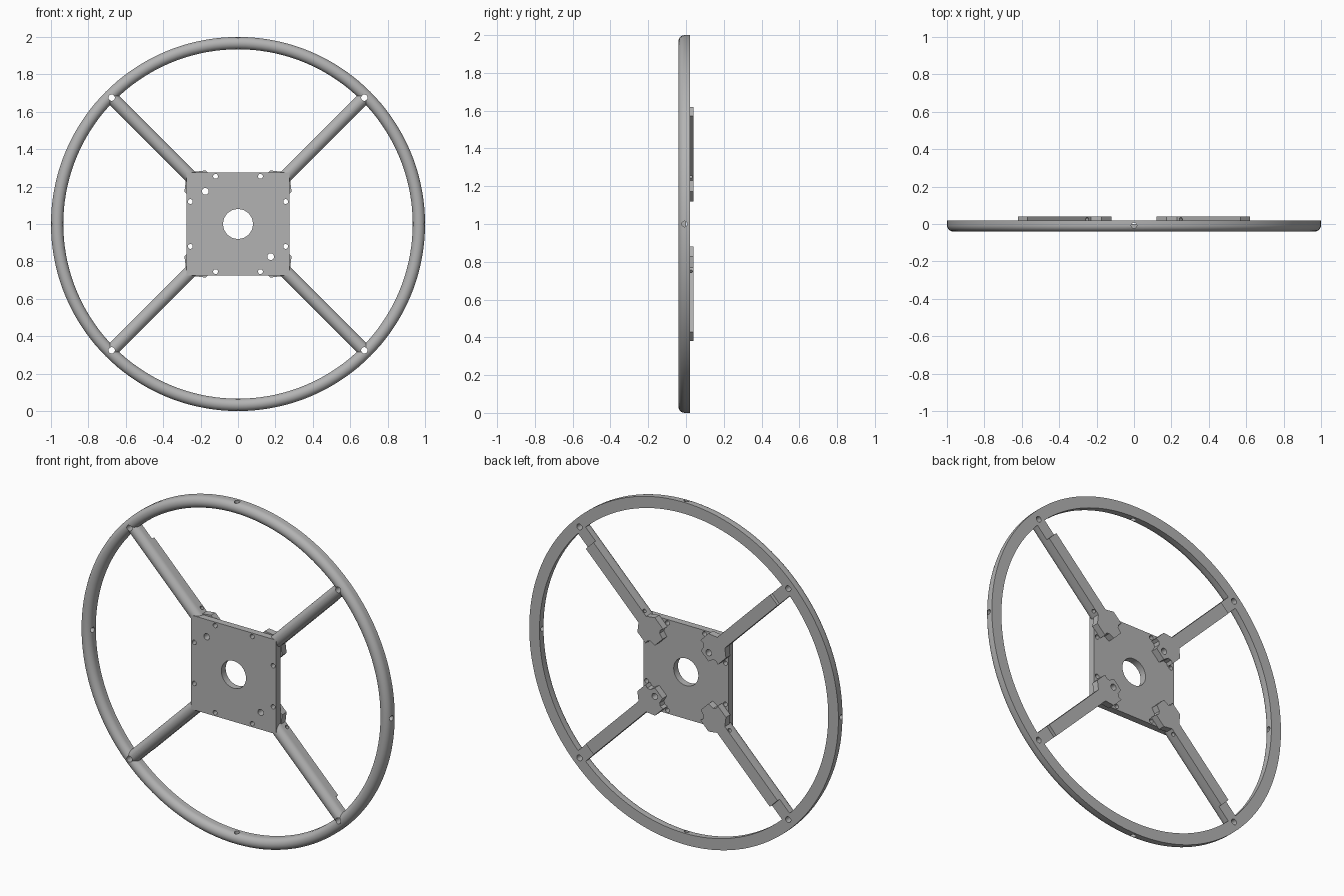
import bpy, bmesh, math
from mathutils import Matrix, Vector

cube = bpy.data.objects.get("Cube")
if cube:
    bpy.data.objects.remove(cube)

FRONT, BACK, RAISED = -0.04, 0.02, 0.04   # depth levels along y
CENTRE = Matrix.Translation((0, 0, 1))

grey = bpy.data.materials.new("plain grey")
grey.use_nodes = True
grey.diffuse_color = (0.45, 0.45, 0.45, 1)
grey.node_tree.nodes["Principled BSDF"].inputs["Base Color"].default_value = grey.diffuse_color


def make(name, bm, matrix=CENTRE):
    bmesh.ops.recalc_face_normals(bm, faces=bm.faces)
    bmesh.ops.transform(bm, matrix=matrix, verts=bm.verts)
    mesh = bpy.data.meshes.new(name)
    bm.to_mesh(mesh)
    bm.free()
    mesh.materials.append(grey)
    obj = bpy.data.objects.new(name, mesh)
    bpy.context.collection.objects.link(obj)
    return obj


def prism(points, offset):
    """Closed outline pushed along an offset."""
    bm = bmesh.new()
    face = bm.faces.new([bm.verts.new(p) for p in points])
    moved = bmesh.ops.extrude_face_region(bm, geom=[face], use_keep_orig=True)["geom"]
    verts = [g for g in moved if isinstance(g, bmesh.types.BMVert)]
    bmesh.ops.translate(bm, vec=offset, verts=verts)
    return bm


def tube_profile(half_width, steps=16):
    """Flat-backed section with a rounded front, as (across, depth)."""
    pts = [(half_width, BACK)]
    for i in range(steps + 1):
        a = math.pi * i / steps
        pts.append((half_width * math.cos(a), FRONT + half_width * (1 - math.sin(a))))
    return pts + [(-half_width, BACK)]


def drill(bm, radius, depth, axis, position, turn=Matrix()):
    """Add one drill bit to the cutter mesh."""
    aim = Vector(axis).to_track_quat('Z', 'Y').to_matrix().to_4x4()
    bmesh.ops.create_cone(bm, cap_ends=True, segments=32, radius1=radius, radius2=radius,
                          depth=depth, matrix=turn @ Matrix.Translation(position) @ aim)


# Round rim, rounded at the front and flat at the back
bm = bmesh.new()
verts = [bm.verts.new((0.967 + x, y, 0)) for x, y in tube_profile(0.033)]
edges = [bm.edges.new((v, verts[i - 1])) for i, v in enumerate(verts)]
bmesh.ops.spin(bm, geom=verts + edges, cent=(0, 0, 0), axis=(0, 1, 0),
               angle=math.tau, steps=144, use_merge=True)
bmesh.ops.remove_doubles(bm, verts=bm.verts, dist=0.0001)
parts = [make("rim", bm)]

# Square hub plate
corners = [(x * 0.275, FRONT, x * z * 0.275) for x, z in ((1, 1), (1, -1), (-1, 1), (-1, -1))]
parts.append(make("hub_plate", prism(corners, (0, 0.04, 0))))

# Spokes, each with a raised back rib that widens into a clamp on the hub
turns = [Matrix.Rotation(math.radians(45 + 90 * k), 4, 'Y') for k in range(4)]
side = [(0.842, 0.035), (0.36, 0.035), (0.325, 0.08), (0.25, 0.08),
        (0.255, 0.06), (0.245, 0.043), (0.21, 0.035)]
outline = [(r, -0.001, t) for r, t in side] + [(r, -0.001, -t) for r, t in reversed(side)]
for n, turn in enumerate(turns, 1):
    section = [(0.335, y, t) for t, y in tube_profile(0.035)]
    parts.append(make(f"spoke_{n}", prism(section, (0.615, 0, 0)), CENTRE @ turn))
    parts.append(make(f"spoke_rib_{n}", prism(outline, (0, RAISED + 0.001, 0)), CENTRE @ turn))

# Drilled holes
bm = bmesh.new()
drill(bm, 0.08, 0.4, (0, 1, 0), (0, 0, 0))
for k, turn in enumerate(turns):
    drill(bm, 0.017, 0.4, (0, 1, 0), (0.955, 0, 0), turn)
    drill(bm, 0.011, 0.3, (0, 0, 1), (0.389, 0.024, 0), turn)
    if k % 2 == 0:
        drill(bm, 0.018, 0.4, (0, 1, 0), (0.247, 0, 0), turn)
    quarter = Matrix.Rotation(math.pi / 2 * k, 4, 'Y')
    drill(bm, 0.015, 0.2, (1, 0, 0), (0.967, -0.008, 0), quarter)
    for s in (-1, 1):
        drill(bm, 0.013, 0.4, (0, 1, 0), (0.255, 0, 0.12 * s), quarter)
cutter = make("hole_cutter", bm)
cutter.hide_render = True

for obj in parts:
    bpy.ops.object.select_all(action='DESELECT')
    bpy.context.view_layer.objects.active = obj
    obj.select_set(True)
    mod = obj.modifiers.new("holes", 'BOOLEAN')
    mod.operation = 'DIFFERENCE'
    mod.solver = 'EXACT'
    mod.object = cutter
    bpy.ops.object.modifier_apply(modifier=mod.name)
    bpy.ops.object.shade_smooth_by_angle(angle=math.radians(30))
bpy.data.objects.remove(cutter)
